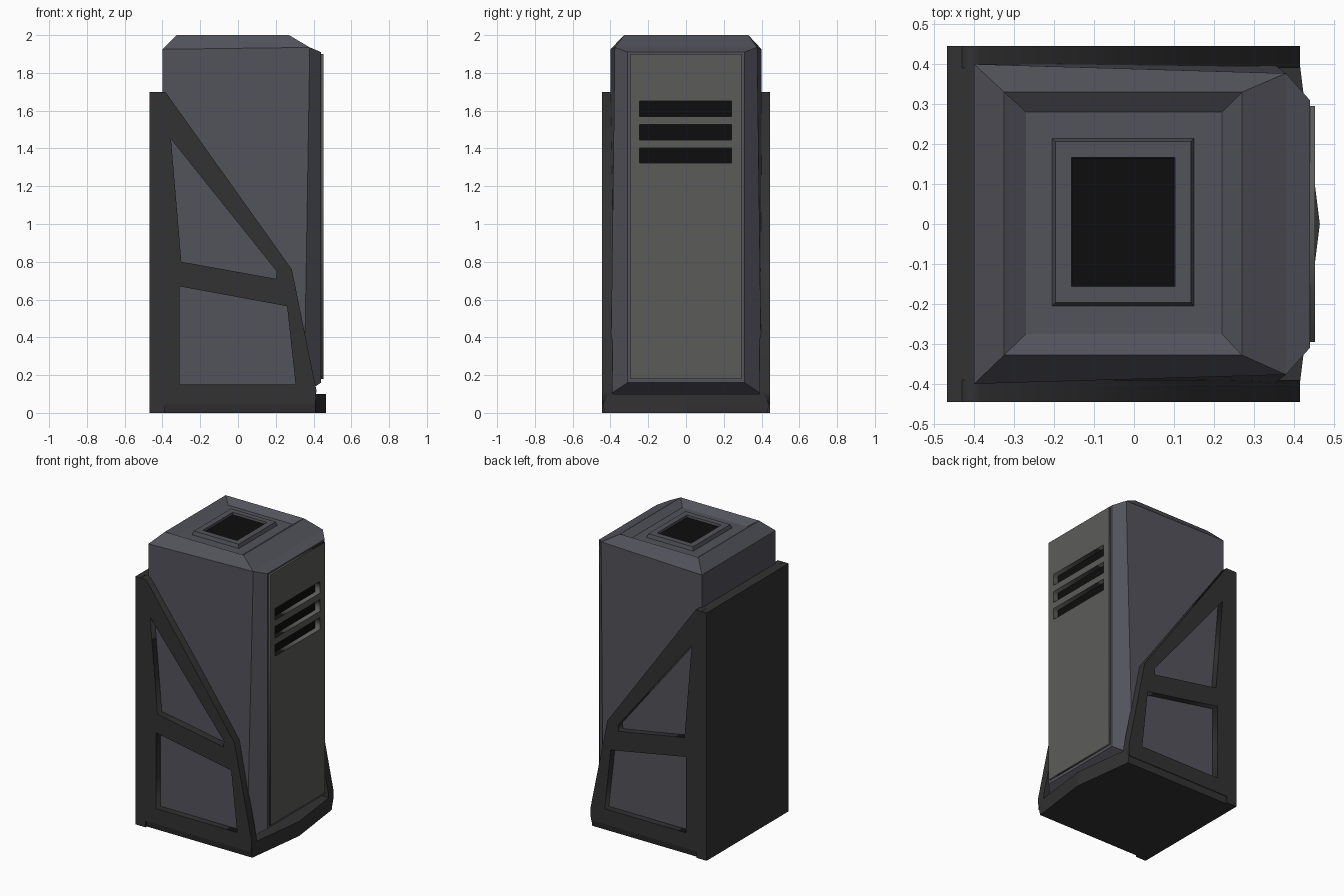
import bpy, bmesh
from math import radians

if "Cube" in bpy.data.objects:
    bpy.data.objects.remove(bpy.data.objects["Cube"])


def material(name, r, g, b):
    m = bpy.data.materials.new(name)
    m.diffuse_color = (r, g, b, 1)
    m.use_nodes = True
    m.node_tree.nodes["Principled BSDF"].inputs["Base Color"].default_value = m.diffuse_color
    return m


BODY = material("blue_grey", 0.085, 0.085, 0.105)
FRAME = material("charcoal", 0.032, 0.032, 0.032)
PANEL = material("grey", 0.105, 0.105, 0.1)
BLACK = material("black", 0.004, 0.004, 0.004)


def add_mesh(name, bm, mat):
    bmesh.ops.recalc_face_normals(bm, faces=bm.faces)
    me = bpy.data.meshes.new(name)
    bm.to_mesh(me)
    bm.free()
    me.materials.append(mat)
    ob = bpy.data.objects.new(name, me)
    bpy.context.collection.objects.link(ob)
    return ob


def stack(name, loops, mat, cap_start=True, cap_end=True):
    """Bridge successive loops of equal length, optionally closing the ends."""
    bm = bmesh.new()
    rings = [[bm.verts.new(p) for p in lp] for lp in loops]
    n = len(loops[0])
    for a, b in zip(rings, rings[1:]):
        for i in range(n):
            j = (i + 1) % n
            bm.faces.new((a[i], a[j], b[j], b[i]))
    if cap_start:
        bm.faces.new(rings[0])
    if cap_end:
        bm.faces.new(rings[-1])
    return add_mesh(name, bm, mat)


def rect(x0, x1, y0, y1, z):
    return [(x0, y0, z), (x1, y0, z), (x1, y1, z), (x0, y1, z)]


def front_rect(x, y, z0, z1):
    return [(x, -y, z0), (x, y, z0), (x, y, z1), (x, -y, z1)]


def box(name, x0, x1, y0, y1, z0, z1, mat):
    return stack(name, [rect(x0, x1, y0, y1, z0), rect(x0, x1, y0, y1, z1)], mat)


def cutout(name, outlines, thickness, loc, rot, mat):
    """Flat plate: first outline is the edge, the rest are holes."""
    cu = bpy.data.curves.new(name, 'CURVE')
    cu.dimensions = '2D'
    cu.fill_mode = 'BOTH'
    cu.extrude = thickness / 2
    for pts in outlines:
        sp = cu.splines.new('POLY')
        sp.points.add(len(pts) - 1)
        for p, (u, v) in zip(sp.points, pts):
            p.co = (u, v, 0, 1)
        sp.use_cyclic_u = True
    tmp = bpy.data.objects.new(name + "_outline", cu)
    bpy.context.collection.objects.link(tmp)
    me = bpy.data.meshes.new_from_object(
        tmp.evaluated_get(bpy.context.evaluated_depsgraph_get()))
    bpy.data.objects.remove(tmp)
    me.materials.clear()
    me.materials.append(mat)
    ob = bpy.data.objects.new(name, me)
    ob.location = loc
    ob.rotation_euler = rot
    bpy.context.collection.objects.link(ob)
    return ob


# Body: tapered shell, chamfered crown and sunken top
bottom = rect(-0.40, 0.35, -0.40, 0.40, 0.10)
shoulder = [(-0.40, -0.40, 1.925), (0.38, -0.377, 1.935),
            (0.38, 0.377, 1.935), (-0.40, 0.40, 1.925)]
rim = rect(-0.325, 0.27, -0.328, 0.33, 2.0)
floor = rect(-0.27, 0.22, -0.275, 0.28, 1.965)
body = stack("body", [bottom, shoulder, rim, floor], BODY)

# Replace the flat +x side of the shell with a raised bevelled front
bm = bmesh.new()
bm.from_mesh(body.data)
side = next(f for f in bm.faces
            if all(v.co.x > 0.34 for v in f.verts) and len(f.verts) == 4)
bm.faces.remove(side)
bm.to_mesh(body.data)
bm.free()
stack("front_bevel", [
    [bottom[1], bottom[2], shoulder[2], shoulder[1]],
    front_rect(0.44, 0.31, 0.16, 1.91),
    front_rect(0.44, 0.295, 0.18, 1.90),
    front_rect(0.415, 0.295, 0.18, 1.90)], BODY, cap_start=False, cap_end=False)

# Front panel with three louvre slots and a dark backing
slots = [[(-0.247, z), (0.24, z), (0.24, z + 0.08), (-0.247, z + 0.08)]
         for z in (1.322, 1.446, 1.57)]
edge = [(-0.295, 0.18), (0.295, 0.18), (0.295, 1.90), (-0.295, 1.90)]
cutout("front_panel", [edge] + slots, 0.035, (0.435, 0, 0),
       (radians(90), 0, radians(90)), PANEL)
box("slot_backing", 0.405, 0.416, -0.27, 0.27, 1.29, 1.68, BLACK)

# Top vent: raised collar around a dark opening
stack("vent_collar", [
    rect(-0.205, 0.15, -0.205, 0.214, 1.964),
    rect(-0.197, 0.142, -0.197, 0.206, 1.99),
    rect(-0.157, 0.103, -0.157, 0.167, 1.99),
    rect(-0.153, 0.099, -0.153, 0.163, 1.966)], BODY, False, False)
box("vent_opening", -0.156, 0.102, -0.156, 0.166, 1.95, 1.975, BLACK)

# Side braces: mirrored truss plates
brace = [(-0.43, 0.045), (0.41, 0.045), (0.415, 0.12), (0.285, 0.76),
         (-0.385, 1.70), (-0.43, 1.70)]
upper_hole = [(-0.355, 1.45), (-0.30, 0.80), (0.20, 0.71), (0.205, 0.75)]
lower_hole = [(-0.31, 0.67), (-0.31, 0.15), (0.305, 0.15), (0.26, 0.565)]
for s, label in ((-1, "front"), (1, "rear")):
    cutout(label + "_side_brace", [brace, upper_hole, lower_hole], 0.055,
           (0, s * 0.4175, 0), (radians(90), 0, 0), FRAME)

# Back plate
box("back_plate", -0.468, -0.39, -0.445, 0.445, 0, 1.70, FRAME)

# Base with a shallow pointed nose
plan = [(-0.40, -0.43), (0.41, -0.43), (0.465, 0), (0.41, 0.43), (-0.40, 0.43)]
top_plan = [(-0.40, -0.44), (0.41, -0.44), (0.465, 0), (0.41, 0.44), (-0.40, 0.44)]
stack("base", [[(x, y, 0) for x, y in plan],
               [(x, y, 0.045) for x, y in top_plan],
               [(x, y, 0.10) for x, y in top_plan]], FRAME)
